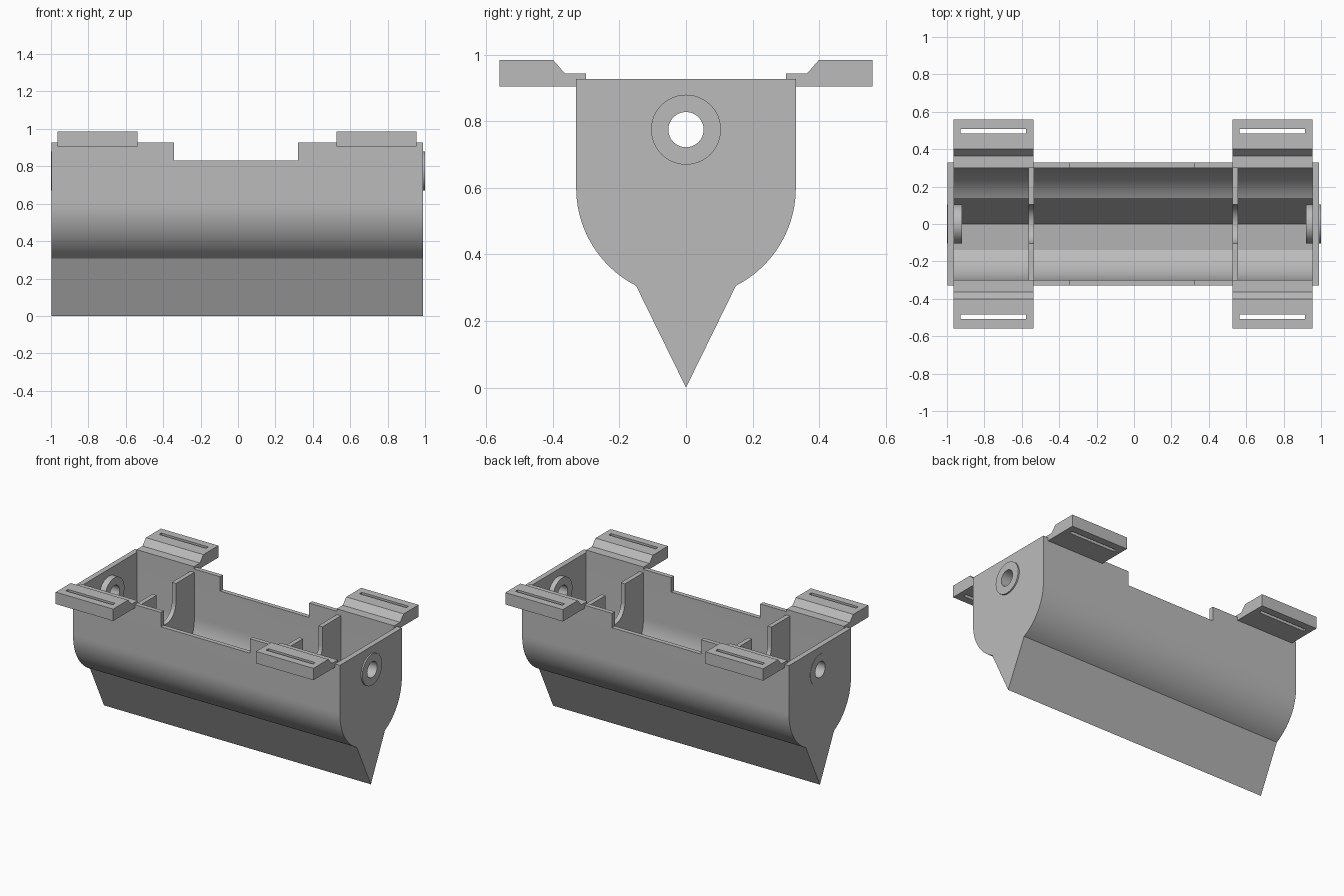
import bpy
import bmesh
from math import acos, asin, cos, sin, pi, radians
from mathutils import Matrix

cube = bpy.data.objects.get("Cube")
if cube:
    bpy.data.objects.remove(cube, do_unlink=True)

grey = bpy.data.materials.new("plain grey")
colour = (0.5, 0.5, 0.5, 1)
grey.diffuse_color = colour
grey.use_nodes = True
grey.node_tree.nodes["Principled BSDF"].inputs["Base Color"].default_value = colour

MID = -0.004      # middle of the body along its length
AXLE_Z = 0.775    # height of the end bearings
TOP = 0.927
ARC_Z = 0.6       # centre height of the rounded belly


def prism(name, outline, x0, x1):
    """Extrude a (y, z) outline along x."""
    bm = bmesh.new()
    face = bm.faces.new([bm.verts.new((x0, y, z)) for y, z in outline])
    out = bmesh.ops.extrude_face_region(bm, geom=[face])
    verts = [v for v in out["geom"] if isinstance(v, bmesh.types.BMVert)]
    bmesh.ops.translate(bm, verts=verts, vec=(x1 - x0, 0, 0))
    bmesh.ops.recalc_face_normals(bm, faces=bm.faces)
    mesh = bpy.data.meshes.new(name)
    bm.to_mesh(mesh)
    bm.free()
    mesh.materials.append(grey)
    obj = bpy.data.objects.new(name, mesh)
    bpy.context.collection.objects.link(obj)
    return obj


def circle(r, n=48):
    return [(r * cos(2 * pi * i / n), AXLE_Z + r * sin(2 * pi * i / n)) for i in range(n)]


def box(y0, y1, z0, z1):
    return [(y0, z0), (y1, z0), (y1, z1), (y0, z1)]


def trough(r, neck, tip, top, steps=20):
    """Straight sides, rounded belly and pointed keel."""
    end = acos(neck / r)
    half = [(r, top)]
    for i in range(steps + 1):
        a = end * i / steps
        half.append((r * cos(a), ARC_Z - r * sin(a)))
    return half + [(0, tip)] + [(-y, z) for y, z in reversed(half)]


def cut(obj, *cutters):
    """Subtract the cutters, then remove them."""
    for c in cutters:
        mod = obj.modifiers.new("cut", "BOOLEAN")
        mod.operation = "DIFFERENCE"
        mod.solver = "EXACT"
        mod.object = c
    bpy.context.view_layer.update()
    graph = bpy.context.evaluated_depsgraph_get()
    mesh = bpy.data.meshes.new_from_object(obj.evaluated_get(graph))
    obj.modifiers.clear()
    obj.data = mesh
    for c in cutters:
        bpy.data.objects.remove(c, do_unlink=True)


# Hollow body with notched long walls and drilled ends
body = prism("body", trough(0.33, 0.15, 0, TOP), MID - 0.994, MID + 0.994)
cut(body,
    prism("cavity", trough(0.30, 0.138, 0.05, 1.2), MID - 0.958, MID + 0.958),
    prism("notch", box(-0.5, 0.5, 0.83, 1.2), -0.343, 0.32),
    prism("drill", circle(0.08), -1.2, 1.2))
parts = [body]

# Rib outline: fills the trough, with a U-shaped cradle from the top
RIB_TOP, CRADLE = 0.905, 0.103
cradle = [(-CRADLE, RIB_TOP)]
cradle += [(-CRADLE * cos(pi * i / 24), AXLE_Z - CRADLE * sin(pi * i / 24)) for i in range(25)]
cradle += [(CRADLE, RIB_TOP)]
rib_outline = trough(0.315, 0.145, 0.025, RIB_TOP) + cradle

# Mounting tab outline: raised outer block, slope and thin root
tab_outline = [(0.30, 0.905), (0.56, 0.905), (0.56, 0.985),
               (0.40, 0.985), (0.363, 0.943), (0.30, 0.943)]

for side, s in (("right", -1), ("left", 1)):
    # End bearing ring
    ring = prism(side + "_bearing_ring", circle(0.105), *sorted((s, s * 0.92)))
    cut(ring, prism("bore", circle(0.053), -1.2, 1.2))
    parts.append(ring)

    # Inner support rib
    x = MID + s * 0.546
    parts.append(prism(side + "_rib", rib_outline, x - 0.015, x + 0.015))

    # Slotted mounting tabs, front and back
    x = MID - 0.002 + s * 0.746
    for end, f in (("front", -1), ("back", 1)):
        outline = [(f * y, z) for y, z in tab_outline]
        tab = prism(f"{end}_{side}_tab", outline, x - 0.214, x + 0.214)
        slot = box(f * 0.497 - 0.012, f * 0.497 + 0.012, 0.8, 1.1)
        cut(tab, prism("slot", slot, x - 0.175, x + 0.175))
        parts.append(tab)

# Smooth the curves, keep the edges sharp
bpy.ops.object.select_all(action="DESELECT")
for p in parts:
    p.select_set(True)
bpy.context.view_layer.objects.active = body
bpy.ops.object.shade_smooth_by_angle(angle=radians(25))
